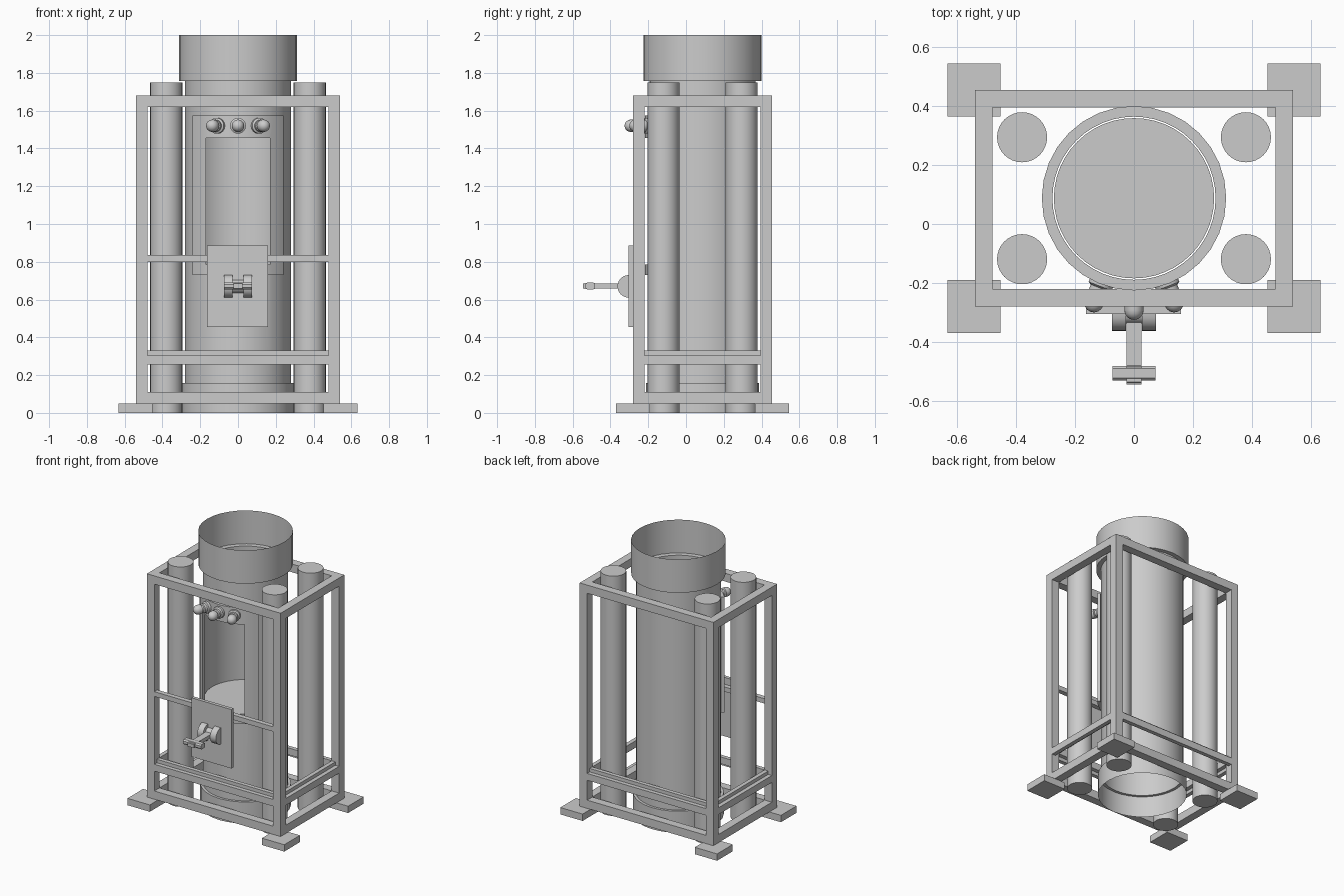
import bpy, bmesh
from math import sin, cos, pi, radians
from mathutils import Matrix, Vector

if "Cube" in bpy.data.objects:
    bpy.data.objects.remove(bpy.data.objects["Cube"])

CY = 0.0875          # centre line of the frame and tube in y


def make(name, bm, smooth=True):
    me = bpy.data.meshes.new(name)
    bm.to_mesh(me)
    bm.free()
    ob = bpy.data.objects.new(name, me)
    bpy.context.collection.objects.link(ob)
    if smooth:
        bpy.ops.object.select_all(action='DESELECT')
        bpy.context.view_layer.objects.active = ob
        ob.select_set(True)
        bpy.ops.object.shade_smooth_by_angle(angle=radians(35))
    return ob


def box(name, x, y, z):
    bm = bmesh.new()
    bmesh.ops.create_cube(bm, size=1)
    for v in bm.verts:
        for i, (a, b) in enumerate((x, y, z)):
            v.co[i] = a + (v.co[i] + 0.5) * (b - a)
    return make(name, bm, False)


def lathe(name, profile, seg=32, closed=False, matrix=None):
    """Spin (radius, height) points around z, then place by matrix."""
    bm = bmesh.new()
    rings = []
    for r, z in profile:
        if r == 0:
            rings.append([bm.verts.new((0, 0, z))] * seg)
        else:
            rings.append([bm.verts.new((r * cos(2 * pi * i / seg), r * sin(2 * pi * i / seg), z))
                          for i in range(seg)])
    pairs = list(zip(rings, rings[1:]))
    if closed:
        pairs.append((rings[-1], rings[0]))
    for a, b in pairs:
        for i in range(seg):
            j = (i + 1) % seg
            bm.faces.new(list(dict.fromkeys((a[i], a[j], b[j], b[i]))))
    bmesh.ops.recalc_face_normals(bm, faces=bm.faces)
    bm.transform(matrix or Matrix.Translation((0, CY, 0)))
    return make(name, bm)


def prism_x(name, pts, x0, x1):
    """Extrude a (y, z) outline along x."""
    bm = bmesh.new()
    f = bm.faces.new([bm.verts.new((x0, y, z)) for y, z in pts])
    ext = bmesh.ops.extrude_face_region(bm, geom=[f])
    bmesh.ops.translate(bm, vec=(x1 - x0, 0, 0),
                        verts=[e for e in ext['geom'] if isinstance(e, bmesh.types.BMVert)])
    bmesh.ops.recalc_face_normals(bm, faces=bm.faces)
    return make(name, bm)


def cut(ob, cutter):
    m = ob.modifiers.new('window', 'BOOLEAN')
    m.operation, m.object, m.solver = 'DIFFERENCE', cutter, 'EXACT'
    bpy.context.view_layer.objects.active = ob
    bpy.ops.object.modifier_apply(modifier=m.name)
    bpy.data.objects.remove(cutter)


# Corner posts, feet and the four upright canisters
for sx in (-1, 1):
    for sy in (-1, 1):
        def span(c, s, a, b):
            return sorted((c + s * a, c + s * b))
        box('corner_post', span(0, sx, 0.48, 0.54), span(CY, sy, 0.3075, 0.3675), (0.05, 1.68))
        box('foot', span(0, sx, 0.453, 0.633), span(CY, sy, 0.278, 0.458), (0, 0.05))
        lathe('canister', [(0, 0), (0.085, 0), (0.085, 1.75), (0, 1.75)],
              matrix=Matrix.Translation((sx * 0.38, CY + sy * 0.207, 0)))

# Horizontal rails: top ring, bottom ring and stepped middle rails
X, Y = 0.48, 0.3075
for name, z0, z1, a, b in (('top_rail', 1.62, 1.68, 0, 0.06), ('bottom_rail', 0.05, 0.11, 0, 0.06),
                           ('middle_rail', 0.255, 0.305, 0.03, 0.06),
                           ('middle_rail_inner', 0.28, 0.33, 0, 0.03)):
    for s in (-1, 1):
        box(name, (-X, X), sorted((CY + s * (Y + a), CY + s * (Y + b))), (z0, z1))
        box(name + '_side', sorted((s * (X + a), s * (X + b))), (CY - Y, CY + Y), (z0, z1))
box('front_crossbar', (-X, X), (-0.28, -0.245), (0.80, 0.835))

# Central tube with a window, its floor and its end collars
tube = lathe('main_tube', [(0.277, 0.155), (0.281, 0.155), (0.281, 1.757), (0.277, 1.757)], 48, True)
cut(tube, box('cutter', (-0.185, 0.17), (-0.4, 0), (0.785, 1.455)))
lathe('chamber_floor', [(0, 0.765), (0.272, 0.765), (0.272, 0.785), (0, 0.785)], 48)
lathe('top_collar', [(0.278, 1.757), (0.313, 1.757), (0.313, 2.0)])
lathe('base_collar', [(0.278, 0.157), (0.30, 0.157), (0.30, 0)])

# Curved window surround, bent around the front of the tube
bm = bmesh.new()
N, A = 16, radians(52)
rows = []
for i in range(N + 1):
    t = -A + 2 * A * i / N
    rows.append([bm.verts.new((r * sin(t), CY - r * cos(t), z))
                 for r, z in ((0.282, 0.73), (0.305, 0.73), (0.305, 1.575), (0.282, 1.575))])
for a, b in zip(rows, rows[1:]):
    for k in range(4):
        bm.faces.new((a[k], a[(k + 1) % 4], b[(k + 1) % 4], b[k]))
bm.faces.new(rows[0])
bm.faces.new(rows[-1])
bmesh.ops.recalc_face_normals(bm, faces=bm.faces)
surround = make('window_surround', bm)
cut(surround, box('cutter', (-0.17, 0.17), (-0.4, 0), (0.785, 1.455)))

# Three indicator lamps pointing outward from the surround
lamp = [(0, 0), (0.042, 0), (0.042, 0.018), (0.032, 0.024), (0.032, 0.04), (0.022, 0.044),
        (0.022, 0.056), (0.033, 0.06)]
lamp += [(0.033 * cos(radians(t)), 0.078 + 0.033 * sin(radians(t))) for t in (0, 22, 45, 67)]
lamp.append((0, 0.111))
for deg in (-21, 0, 21):
    d = Vector((sin(radians(deg)), -cos(radians(deg)), 0))
    rot = d.to_track_quat('Z', 'Y').to_matrix().to_4x4()
    lathe('indicator_lamp', lamp, 16, False,
          Matrix.Translation(Vector((0, CY, 1.52)) + d * 0.302) @ rot)

# Lever plate, hinge cheeks and lever with a cross grip
box('lever_plate', (-0.163, 0.16), (-0.305, -0.28), (0.455, 0.885))


def half_disc(r, n=12):
    return [(-0.303 - r * sin(pi * i / n), 0.67 + r * cos(pi * i / n)) for i in range(n + 1)]


for s in (-1, 1):
    prism_x('hinge_cheek', half_disc(0.06), s * 0.028, s * 0.075)
prism_x('hinge_core', half_disc(0.035), -0.028, 0.028)
box('lever_arm', (-0.025, 0.025), (-0.545, -0.32), (0.659, 0.685))


def rounded(y0, y1, z0, z1, c=0.009):
    return [(y0 + c, z0), (y1 - c, z0), (y1, z0 + c), (y1, z1 - c),
            (y1 - c, z1), (y0 + c, z1), (y0, z1 - c), (y0, z0 + c)]


prism_x('lever_grip', rounded(-0.532, -0.482, 0.654, 0.690), -0.073, 0.073)
prism_x('lever_tip', rounded(-0.545, -0.475, 0.656, 0.688), -0.025, 0.025)
